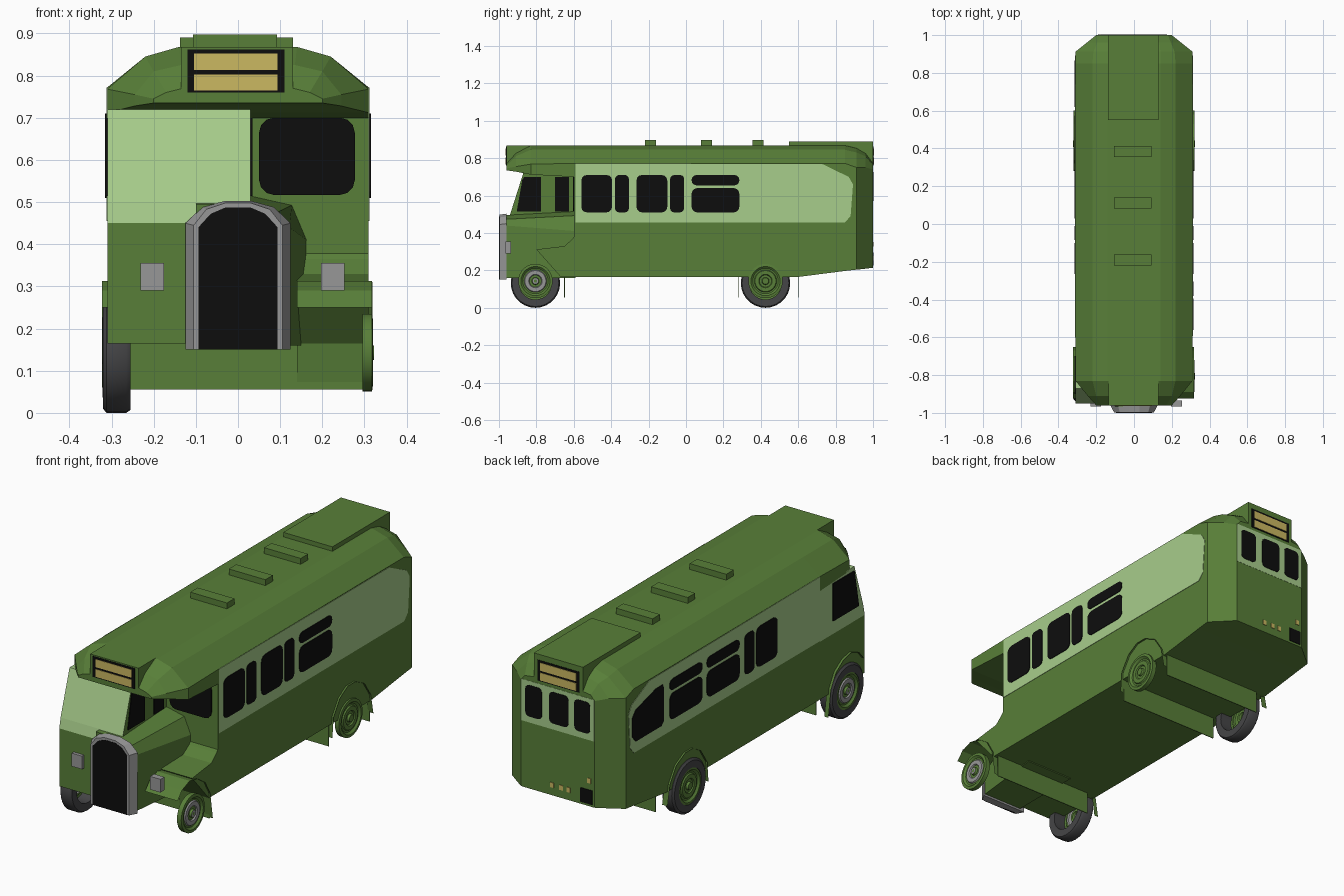
import bpy, bmesh, math
from mathutils import Vector

if "Cube" in bpy.data.objects:
    bpy.data.objects.remove(bpy.data.objects["Cube"])

def material(name, rgb):
    m = bpy.data.materials.new(name)
    m.diffuse_color = (*rgb, 1)
    m.use_nodes = True
    m.node_tree.nodes["Principled BSDF"].inputs["Base Color"].default_value = m.diffuse_color
    return m

GREEN = material("leaf green", (0.098, 0.212, 0.040))
LIGHT = material("pale green", (0.39, 0.61, 0.26))
BLACK = material("black", (0.004, 0.004, 0.004))
GREY = material("metal grey", (0.31, 0.31, 0.31))
TYRE = material("tyre grey", (0.06, 0.06, 0.063))
YELLOW = material("blind yellow", (0.60, 0.48, 0.12))

def finish(name, bm, *mats):
    bmesh.ops.recalc_face_normals(bm, faces=bm.faces[:])
    me = bpy.data.meshes.new(name)
    bm.to_mesh(me)
    bm.free()
    ob = bpy.data.objects.new(name, me)
    bpy.context.collection.objects.link(ob)
    for m in mats:
        me.materials.append(m)
    return ob

def prism(name, axis, pts, a, b, *mats):
    """Extrude a 2D outline along x or y, from a to b."""
    bm = bmesh.new()
    place = (lambda p, t: (t, p[0], p[1])) if axis == 'x' else (lambda p, t: (p[0], t, p[1]))
    rows = [[bm.verts.new(place(p, t)) for p in pts] for t in (a, b)]
    for r in rows:
        bm.faces.new(r)
    n = len(pts)
    for i in range(n):
        j = (i + 1) % n
        bm.faces.new((rows[0][i], rows[0][j], rows[1][j], rows[1][i]))
    return finish(name, bm, *mats)

def loft(name, sections, *mats):
    """Skin a list of closed rings of 3D points."""
    bm = bmesh.new()
    rows = [[bm.verts.new(p) for p in s] for s in sections]
    n = len(rows[0])
    for r, q in zip(rows, rows[1:]):
        for i in range(n):
            j = (i + 1) % n
            bm.faces.new((r[i], r[j], q[j], q[i]))
    bm.faces.new(rows[0])
    bm.faces.new(rows[-1])
    return finish(name, bm, *mats)

def strip(name, path, x0, x1, mat):
    """Thin sheet following a (y, z) path."""
    bm = bmesh.new()
    rows = [[bm.verts.new((x, y, z)) for x in (x0, x1)] for y, z in path]
    for r, q in zip(rows, rows[1:]):
        bm.faces.new((r[0], r[1], q[1], q[0]))
    return finish(name, bm, mat)

def rounded(a0, a1, z0, z1, r=0.03, n=3):
    pts = []
    for cx, cz, s in ((a1-r, z1-r, 0), (a0+r, z1-r, 90), (a0+r, z0+r, 180), (a1-r, z0+r, 270)):
        for k in range(n + 1):
            t = math.radians(s + 90 * k / n)
            pts.append((cx + r * math.cos(t), cz + r * math.sin(t)))
    return pts

def rect(a0, a1, z0, z1):
    return [(a0, z0), (a1, z0), (a1, z1), (a0, z1)]

def box(name, x0, x1, y0, y1, z0, z1, mat):
    return prism(name, 'y', rect(x0, x1, z0, z1), y0, y1, mat)

def lathe(name, prof, y, z, side, mats, rule=lambda r: 0):
    """Spin (radius, x) points round a wheel axle."""
    bm = bmesh.new()
    n = 28
    rows = [[bm.verts.new((side * x, y + r * math.cos(2*math.pi*k/n), z + r * math.sin(2*math.pi*k/n)))
             for k in range(n)] for r, x in prof]
    for i, (r, q) in enumerate(zip(rows, rows[1:])):
        for k in range(n):
            f = bm.faces.new((r[k], r[(k+1) % n], q[(k+1) % n], q[k]))
            f.material_index = rule((prof[i][0] + prof[i+1][0]) / 2)
            f.smooth = True
    if prof[0] != prof[-1]:
        bm.faces.new(rows[-1])
    ob = finish(name, bm, *mats)
    bpy.context.view_layer.objects.active = ob
    ob.select_set(True)
    bpy.ops.object.shade_smooth_by_angle(angle=math.radians(35))
    ob.select_set(False)

# Coach body and front canopy: cross-sections along y
def section(y, zb, half):
    pts = [(half[0][0], zb)] + half
    return [(x, y, z) for x, z in pts] + [(-x, y, z) for x, z in reversed(pts)]

FULL = [(.31, .772), (.22, .845), (.14, .868)]
loft("body", [section(-.6, .165, FULL), section(.6, .165, FULL), section(.85, .197, FULL),
              section(.912, .204, [(.31, .75), (.215, .83), (.14, .853)]),
              section(.96, .209, [(.25, .75), (.195, .81), (.135, .825)]),
              section(1.0, .214, [(.2, .74), (.18, .765), (.13, .772)])], GREEN)
loft("canopy", [section(-.96, .735, [(.2, .745), (.17, .76), (.13, .77)]),
                section(-.91, .728, [(.245, .755), (.2, .81), (.135, .825)]),
                section(-.83, .712, [(.31, .768), (.22, .845), (.14, .868)]),
                section(-.6, .70, FULL)], GREEN)

# Roof fittings and route blinds
box("front_blind_box", -.135, .13, -.96, -.8, .755, .868, GREEN)
box("rear_blind_box", -.138, .13, .55, 1.0, .75, .89, GREEN)
for y in (-.19, .11, .385):
    box("roof_vent", -.107, .093, y - .029, y + .029, .86, .897, GREEN)
for y, s in ((-.96, -1), (1.0, 1)):
    box("blind_frame", -.12, .11, y, y + s * .002, .76, .862, BLACK)
    for z0, z1 in ((.765, .803), (.813, .852)):
        box("blind_strip", -.104, .094, y, y + s * .004, z0, z1, YELLOW)

# Side bands
REAR_EDGE = [(.85, .457), (.88, .49), (.893, .66), (.87, .70), (.73, .768)]
for s, y0 in ((1, -.592), (-1, -.6)):
    prism("side_band", 'x', [(y0, .455)] + REAR_EDGE + [(y0, .772)], s * .30, s * .312, LIGHT)

# Side windows: divided by an upright bar or by a top bar
def side_window(s, y, style):
    x0, x1 = s * .305, s * .315
    if style == "upright":
        prism("side_window", 'x', rounded(y, y + .165, .51, .71), x0, x1, BLACK)
        prism("side_window", 'x', rounded(y + .18, y + .255, .51, .71, .022), x0, x1, BLACK)
    else:
        prism("side_window", 'x', rounded(y, y + .255, .51, .64), x0, x1, BLACK)
        prism("side_window_top", 'x', rounded(y, y + .255, .655, .71, .025), x0, x1, BLACK)

for s, y, style in ((1, -.56, "upright"), (1, -.265, "upright"), (1, .03, "top"),
                    (-1, -.265, "upright"), (-1, .03, "top"), (-1, .32, "top")):
    side_window(s, y, style)
prism("rear_quarter_window", 'x', [(.62, .53), (.64, .51), (.84, .51), (.865, .54), (.865, .635),
                                   (.84, .665), (.68, .71), (.63, .71), (.62, .69)], -.305, -.315, BLACK)

# Driver's cab
prism("cab_lower", 'x', rect(-.95, -.59, .165, .45), -.31, .03, GREEN)
cab = prism("cab_upper", 'x', [(-.95, .45), (-.59, .45), (-.59, .72), (-.87, .72), (-.94, .5)],
            -.31, .03, LIGHT, GREEN)
for p in cab.data.polygons:
    p.material_index = 1 if p.normal.x > .5 else 0
SLANTED = [(-.905, .515), (-.775, .515), (-.775, .70), (-.865, .70), (-.875, .685)]
prism("cab_inner_window", 'x', SLANTED, .025, .034, BLACK)
prism("cab_inner_rear_window", 'x', rect(-.70, -.625, .515, .70), .025, .034, BLACK)
prism("cab_outer_window", 'x', [(-.90, .515), (-.70, .515), (-.70, .70), (-.865, .70)], -.305, -.315, BLACK)
prism("bulkhead_window", 'y', rounded(.05, .277, .517, .70, .035), -.59, -.605, BLACK)

# Bonnet
def bonnet(y, w, zs, zt):
    return [(-.1, y, .16), (w - .005, y, .16), (w, y, zs), (w - .035, y, zt - .022), (.03, y, zt), (-.1, y, zt)]
loft("bonnet", [bonnet(-.965, .122, .44, .495), bonnet(-.59, .163, .41, .515)], GREEN)

# Radiator grille with sloped surround
def grille(w, zs, wt, zt, y):
    return [(-w, y, .15), (w, y, .15), (w, y, zs), (wt, y, zt - .015), (.03, y, zt),
            (-.03, y, zt), (-wt, y, zt - .015), (-w, y, zs)]
loft("radiator_surround", [grille(.105, .445, .075, .498, -.998), grille(.125, .45, .085, .503, -.96)], GREY)
prism("radiator_grille", 'y', [(x, z) for x, _, z in grille(.094, .44, .065, .487, 0)], -.99, -1.0, BLACK)

# Headlamps
for x in (-.203, .225):
    box("headlamp", x - .028, x + .028, -.966, -.935, .29, .355, GREY)

# Front wing fillet, mudguards and mud flaps
prism("wing_fillet", 'x', [(-.59, .39), (-.61, .365), (-.65, .33), (-.8, .312), (-.67, .165), (-.59, .165)],
      .14, .31, GREEN)
FRONT_ARCH = [(-.925, .25), (-.89, .29), (-.83, .313), (-.77, .30), (-.71, .26), (-.67, .19), (-.65, .06)]
strip("front_mudguard", FRONT_ARCH, .14, .318, GREEN)
strip("front_mudguard", FRONT_ARCH, -.30, -.322, GREEN)
REAR_ARCH = [(.28, .10), (.29, .2), (.34, .275), (.40, .31), (.46, .31), (.53, .275), (.58, .2), (.60, .10)]
for s in (1, -1):
    strip("rear_mudguard", REAR_ARCH, s * .29, s * .319, GREEN)
for y in (-.65, .28, .60):
    box("mud_flap", -.255, .30, y - .002, y + .002, .055, .18, GREEN)

# Wheels: hubs on both sides, tyres on the left
HUB = [(.092, .295), (.092, .318), (.078, .32), (.068, .311), (.06, .311), (.056, .317),
       (.036, .317), (.032, .311), (.02, .311), (.017, .322), (.008, .322)]
for y, grey in ((-.805, True), (.425, False)):
    rule = (lambda r: 1 if .033 < r < .059 or r < .018 else 0) if grey else (lambda r: 0)
    lathe("hub", HUB, y, .143, 1, (GREEN, GREY), rule)
    lathe("hub", HUB, y, .133, -1, (GREEN, GREY), rule)
    lathe("tyre", [(.088, .255), (.125, .255), (.132, .265), (.132, .312), (.122, .32), (.088, .321), (.088, .255)],
          y, .132, -1, (TYRE,))

# Rear face: band, windows, lamps and plate
box("rear_band", -.2, .2, .995, 1.001, .54, .745, LIGHT)
for a, b in ((.085, .175), (-.06, .045), (-.178, -.092)):
    prism("rear_window", 'y', rounded(a, b, .57, .725, .02), .997, 1.003, BLACK)
for x, z in ((.03, .265), (-.02, .265), (-.06, .265), (-.172, .34)):
    box("rear_lamp", x - .01, x + .01, .997, 1.003, z - .012, z + .012, YELLOW)
box("rear_plate", -.19, -.125, .997, 1.003, .225, .295, BLACK)
